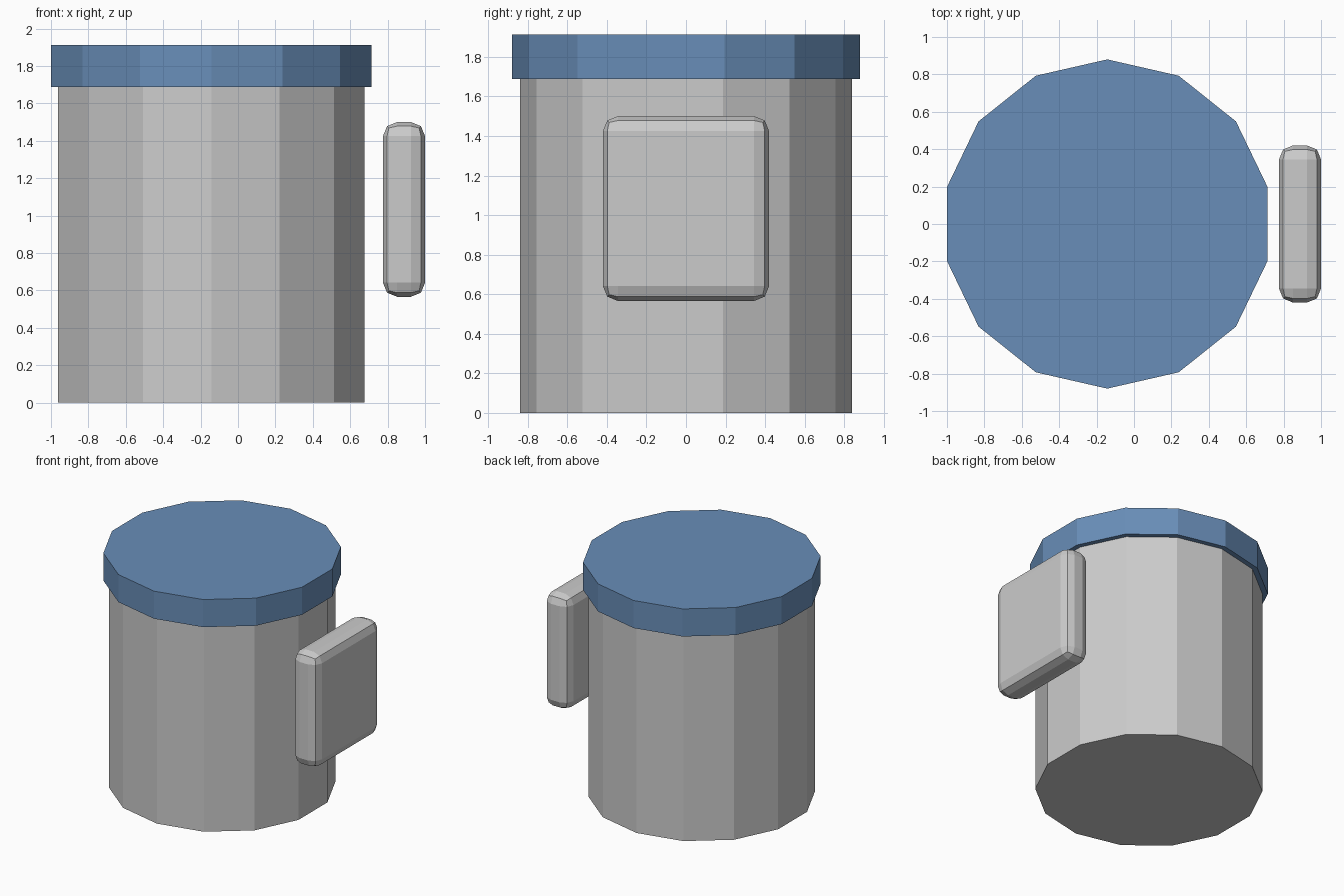
import bpy

if "Cube" in bpy.data.objects:
    bpy.data.objects.remove(bpy.data.objects["Cube"])

CENTRE_X = -0.143  # canister axis, offset to balance the handle


def canister_part(name, radius, z0, z1):
    bpy.ops.mesh.primitive_cylinder_add(
        vertices=14, radius=radius, depth=z1 - z0,
        location=(CENTRE_X, 0, (z0 + z1) / 2))
    obj = bpy.context.object
    obj.name = name
    return obj


# Body and overhanging lid
canister_part("body", 0.84, 0.0, 1.69)
lid = canister_part("lid", 0.88, 1.688, 1.913)
blue = bpy.data.materials.new("lid_blue")
blue.diffuse_color = (0.14, 0.27, 0.48, 1)
blue.use_nodes = True
blue.node_tree.nodes["Principled BSDF"].inputs["Base Color"].default_value = blue.diffuse_color
lid.data.materials.append(blue)

# Rounded handle block floating beside the body
bpy.ops.mesh.primitive_cube_add(size=1, location=(0.8875, 0, 1.033))
handle = bpy.context.object
handle.name = "handle"
handle.scale = (0.225, 0.84, 0.934)
bpy.ops.object.transform_apply(location=False, rotation=False, scale=True)
bevel = handle.modifiers.new("rounded_edges", 'BEVEL')
bevel.width = 0.075
bevel.segments = 2
